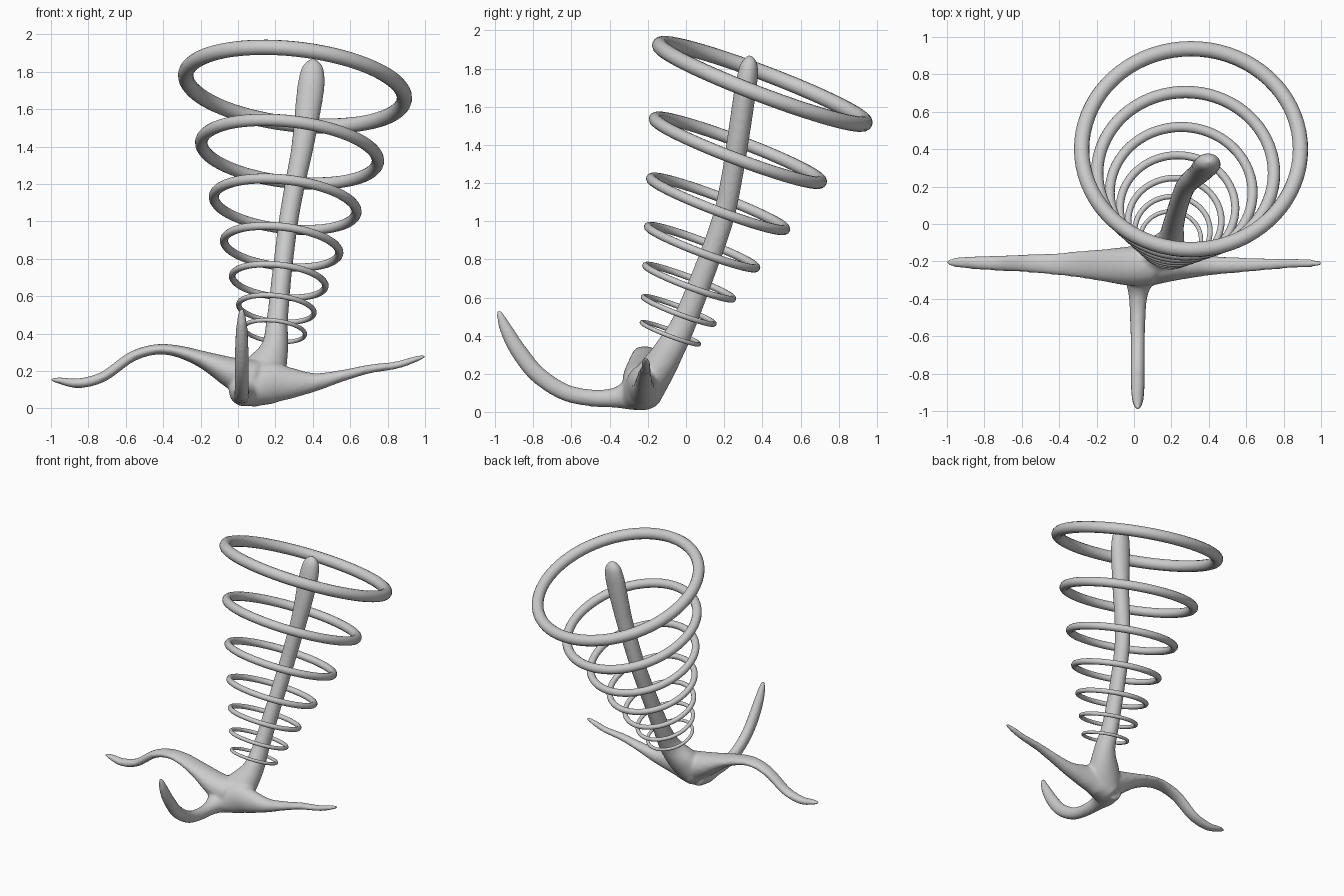
import bpy, bmesh, math
from mathutils import Vector

if "Cube" in bpy.data.objects:
    bpy.data.objects.remove(bpy.data.objects["Cube"])

# ---------- floating rings: one ring shrunk towards an apex ----------
APEX = Vector((0.153, -0.268, -0.09))
REACH = Vector((0.152, 0.668, 1.81))
U = Vector((0.585, 0, -0.06))       # half axis across
V = Vector((0, 0.537, -0.202))      # half axis front to back
TUBE, SHRINK = 0.041, 0.808


def ring(name, s, n=72, m=14):
    bm = bmesh.new()
    normal = U.cross(V).normalized()
    loops = []
    for i in range(n):
        t = 2 * math.pi * i / n
        p = APEX + s * (REACH + U * math.cos(t) + V * math.sin(t))
        tangent = (V * math.cos(t) - U * math.sin(t)).normalized()
        out = tangent.cross(normal)
        loops.append([bm.verts.new(p + s * TUBE * (out * math.cos(a) + normal * math.sin(a)))
                      for a in (2 * math.pi * j / m for j in range(m))])
    for i in range(n):
        a, b = loops[i], loops[(i + 1) % n]
        for j in range(m):
            k = (j + 1) % m
            bm.faces.new((a[j], b[j], b[k], a[k]))
    finish(bm, name)


def finish(bm, name):
    bmesh.ops.recalc_face_normals(bm, faces=bm.faces)
    for f in bm.faces:
        f.smooth = True
    me = bpy.data.meshes.new(name)
    bm.to_mesh(me)
    bm.free()
    ob = bpy.data.objects.new(name, me)
    bpy.context.collection.objects.link(ob)
    return ob


# ---------- limbs: smooth tapered tubes with oval sections ----------
def spline(pts, steps=8):
    pts = [Vector(p) for p in pts]
    ext = [2 * pts[0] - pts[1]] + pts + [2 * pts[-1] - pts[-2]]
    out = []
    for i in range(1, len(ext) - 2):
        a, b, c, d = ext[i - 1:i + 3]
        for k in range(steps):
            t = k / steps
            out.append(0.5 * (2 * b + (c - a) * t + (2 * a - 5 * b + 4 * c - d) * t * t
                              + (3 * b - a - 3 * c + d) * t ** 3))
    return out + [pts[-1]]


def limb(bm, pts, side, m=20):
    # each point: x, y, z, radius along side, radius across side
    path = spline(pts)
    side = Vector(side)
    loops = []
    for i, q in enumerate(path):
        p0, p1 = path[max(i - 1, 0)], path[min(i + 1, len(path) - 1)]
        tan = (Vector(p1[:3]) - Vector(p0[:3])).normalized()
        s = (side - tan * side.dot(tan)).normalized()
        up = tan.cross(s)
        loops.append([bm.verts.new(Vector(q[:3]) + s * q[3] * math.cos(a) + up * q[4] * math.sin(a))
                      for a in (2 * math.pi * j / m for j in range(m))])
    faces = [bm.faces.new(loops[0]), bm.faces.new(loops[-1])]
    for a, b in zip(loops, loops[1:]):
        for j in range(m):
            k = (j + 1) % m
            faces.append(bm.faces.new((a[j], b[j], b[k], a[k])))
    bmesh.ops.recalc_face_normals(bm, faces=faces)


for k in range(7):
    ring(f"ring_{k + 1}", SHRINK ** k)

bm = bmesh.new()
# stalk
limb(bm, [(.04, -.25, .03, .05, .05), (.07, -.23, .10, .10, .10), (.14, -.165, .20, .115, .095),
          (.195, -.09, .32, .075, .08), (.21, -.01, .47, .058, .066), (.235, .09, .72, .053, .06),
          (.27, .19, 1.0, .053, .058), (.305, .235, 1.2, .055, .057), (.345, .268, 1.4, .06, .058),
          (.385, .31, 1.68, .073, .058), (.397, .327, 1.79, .066, .052), (.40, .333, 1.84, .048, .038),
          (.40, .335, 1.87, .015, .012)], (1, 0, 0))
# left leg
limb(bm, [(.08, -.22, .15, .11, .11), (-.03, -.225, .19, .105, .085), (-.18, -.22, .258, .085, .048),
          (-.32, -.215, .305, .07, .032), (-.44, -.215, .315, .057, .028), (-.57, -.21, .275, .05, .028),
          (-.72, -.21, .17, .042, .028), (-.85, -.207, .135, .036, .027),
          (-.95, -.205, .148, .027, .019), (-1.0, -.205, .156, .014, .01)], (0, 1, 0))
# right leg
limb(bm, [(.05, -.23, .09, .11, .09), (.16, -.225, .135, .09, .115), (.28, -.225, .135, .068, .085),
          (.41, -.222, .14, .052, .05), (.55, -.22, .173, .042, .032), (.7, -.215, .21, .034, .024),
          (.84, -.21, .23, .027, .021), (.94, -.21, .26, .023, .018), (1.0, -.21, .281, .014, .01)], (0, 1, 0))
# front leg
limb(bm, [(.05, -.19, .10, .09, .085), (.03, -.29, .09, .08, .08), (.022, -.38, .075, .052, .052),
          (.02, -.5, .075, .042, .045), (.02, -.64, .107, .039, .045), (.02, -.78, .2, .038, .046),
          (.02, -.88, .325, .037, .044), (.02, -.945, .44, .03, .034), (.02, -.975, .515, .018, .018),
          (.02, -.98, .535, .009, .009)], (1, 0, 0))
body = finish(bm, "stalk_and_legs")

# fuse the limbs into one soft body
rm = body.modifiers.new("fuse", 'REMESH')
rm.mode = 'VOXEL'
rm.voxel_size = 0.01
rm.use_smooth_shade = True
sm = body.modifiers.new("soften", 'SMOOTH')
sm.factor = 0.5
sm.iterations = 12
